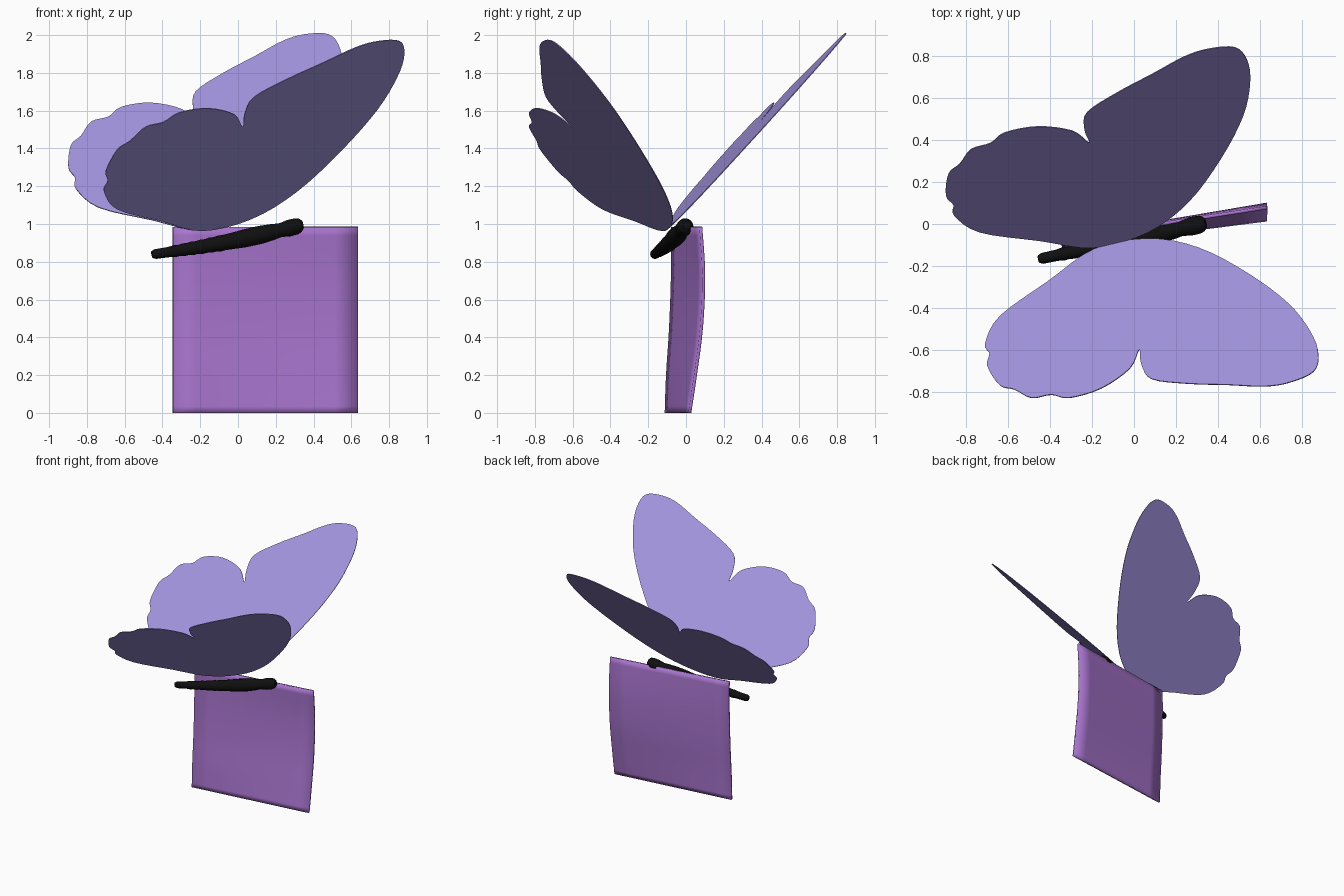
import bpy, bmesh, math
from mathutils import Vector

if "Cube" in bpy.data.objects:
    bpy.data.objects.remove(bpy.data.objects["Cube"])


def material(name, rgb):
    m = bpy.data.materials.new(name)
    m.diffuse_color = (*rgb, 1)
    m.use_nodes = True
    m.node_tree.nodes["Principled BSDF"].inputs["Base Color"].default_value = m.diffuse_color
    return m


LILAC = material("lilac wing", (0.36, 0.292, 0.72))
PURPLE = material("purple paper", (0.40, 0.18, 0.63))
BLACK = material("black body", (0.005, 0.005, 0.005))


def finish(bm, name, mat, thickness=0, smooth=True):
    bmesh.ops.recalc_face_normals(bm, faces=bm.faces)
    mesh = bpy.data.meshes.new(name)
    bm.to_mesh(mesh)
    bm.free()
    mesh.materials.append(mat)
    ob = bpy.data.objects.new(name, mesh)
    bpy.context.collection.objects.link(ob)
    if thickness:
        mod = ob.modifiers.new("thickness", "SOLIDIFY")
        mod.thickness = thickness
        mod.offset = 0
    if smooth:
        bpy.ops.object.select_all(action="DESELECT")
        ob.select_set(True)
        bpy.context.view_layer.objects.active = ob
        bpy.ops.object.shade_smooth_by_angle(angle=math.radians(40))
    return ob


def spline(pts, steps, closed=False):
    """Catmull-Rom curve through the points."""
    n, out = len(pts), []
    pick = (lambda i: pts[i % n]) if closed else (lambda i: pts[max(0, min(n - 1, i))])
    for i in range(n if closed else n - 1):
        a, b, c, d = (Vector(pick(i + k)) for k in (-1, 0, 1, 2))
        for s in range(steps):
            t = s / steps
            out.append(0.5 * (2 * b + (c - a) * t + (2 * a - 5 * b + 4 * c - d) * t * t
                              + (3 * b - a - 3 * c + d) * t ** 3))
    if not closed:
        out.append(Vector(pts[-1]))
    return out


# Wings: one outline on a tilted plane, mirrored across the body axis
OUTLINE = [(-.19, -.12), (-.405, -.27), (-.64, -.44), (-.71, -.57), (-.69, -.62),
           (-.70, -.68), (-.64, -.77), (-.57, -.79), (-.49, -.83), (-.395, -.815),
           (-.31, -.83), (-.157, -.785), (-.02, -.69), (.025, -.60), (.035, -.67),
           (.085, -.74), (.26, -.762), (.45, -.768), (.62, -.775), (.74, -.757),
           (.857, -.705), (.88, -.62), (.843, -.514), (.738, -.38), (.548, -.238),
           (.31, -.114), (.07, -.07)]
ROOT = Vector((.07, -.054, 1.01))
MIRROR = Vector((.2355, -.9717, -.022)).normalized()


def wing(name, mirrored):
    bm = bmesh.new()
    verts = []
    for x, y in spline(OUTLINE, 4, closed=True):
        p = Vector((x, y, .93 - .955 * y + .425 * x))
        if mirrored:
            p -= 2 * (p - ROOT).dot(MIRROR) * MIRROR
        verts.append(bm.verts.new(p))
    bmesh.ops.triangulate(bm, faces=[bm.faces.new(verts)])
    return finish(bm, name, LILAC, 0.005, smooth=False)


wing("front_wings", False)
wing("back_wings", True)

# Paper note: a sheet curving between its left and right edge profiles (y, z)
LEFT = spline([(-.105, 0), (-.098, .2), (-.082, .45), (-.072, .73), (-.072, .985)], 4)
RIGHT = spline([(.02, 0), (.05, .2), (.082, .45), (.094, .73), (.078, .985)], 4)
bm = bmesh.new()
COLS = 8
grid = []
for a, b in zip(LEFT, RIGHT):
    row = []
    for i in range(COLS + 1):
        y, z = a.lerp(b, i / COLS)
        row.append(bm.verts.new((-.345 + .98 * i / COLS, y, z)))
    grid.append(row)
for r0, r1 in zip(grid, grid[1:]):
    for i in range(COLS):
        bm.faces.new((r0[i], r0[i + 1], r1[i + 1], r1[i]))
finish(bm, "paper_note", PURPLE, 0.016)

# Body: rings swept along a gently sagging axis, with a ribbed abdomen
TAIL, HEAD = Vector((-.455, -.168, .838)), Vector((.342, .004, .996))
PROFILE = [(0, .018), (.02, .026), (.1, .027)]
for k in range(6):  # abdomen segments
    t, r = .12 + .06 * k, .028 + .0022 * k
    PROFILE += [(t, r), (t + .03, r + .004), (t + .055, r + .002)]
PROFILE += [(.53, .043), (.62, .048), (.72, .048), (.80, .043), (.85, .037),
            (.88, .040), (.91, .044), (.96, .043), (.985, .036), (1, .022)]
SIDES = 16
axis = (HEAD - TAIL).normalized()
side = axis.cross(Vector((0, 0, 1))).normalized()
up = side.cross(axis)
bm = bmesh.new()
rings = []
for t, r in PROFILE:
    c = TAIL.lerp(HEAD, t) - Vector((0, 0, .012 * math.sin(math.pi * t)))
    rings.append([bm.verts.new(c + r * (side * math.cos(a) + up * math.sin(a)))
                  for a in (2 * math.pi * i / SIDES for i in range(SIDES))])
for r0, r1 in zip(rings, rings[1:]):
    for i in range(SIDES):
        j = (i + 1) % SIDES
        bm.faces.new((r0[i], r0[j], r1[j], r1[i]))
bm.faces.new(rings[0])
bm.faces.new(rings[-1])
finish(bm, "insect_body", BLACK)
